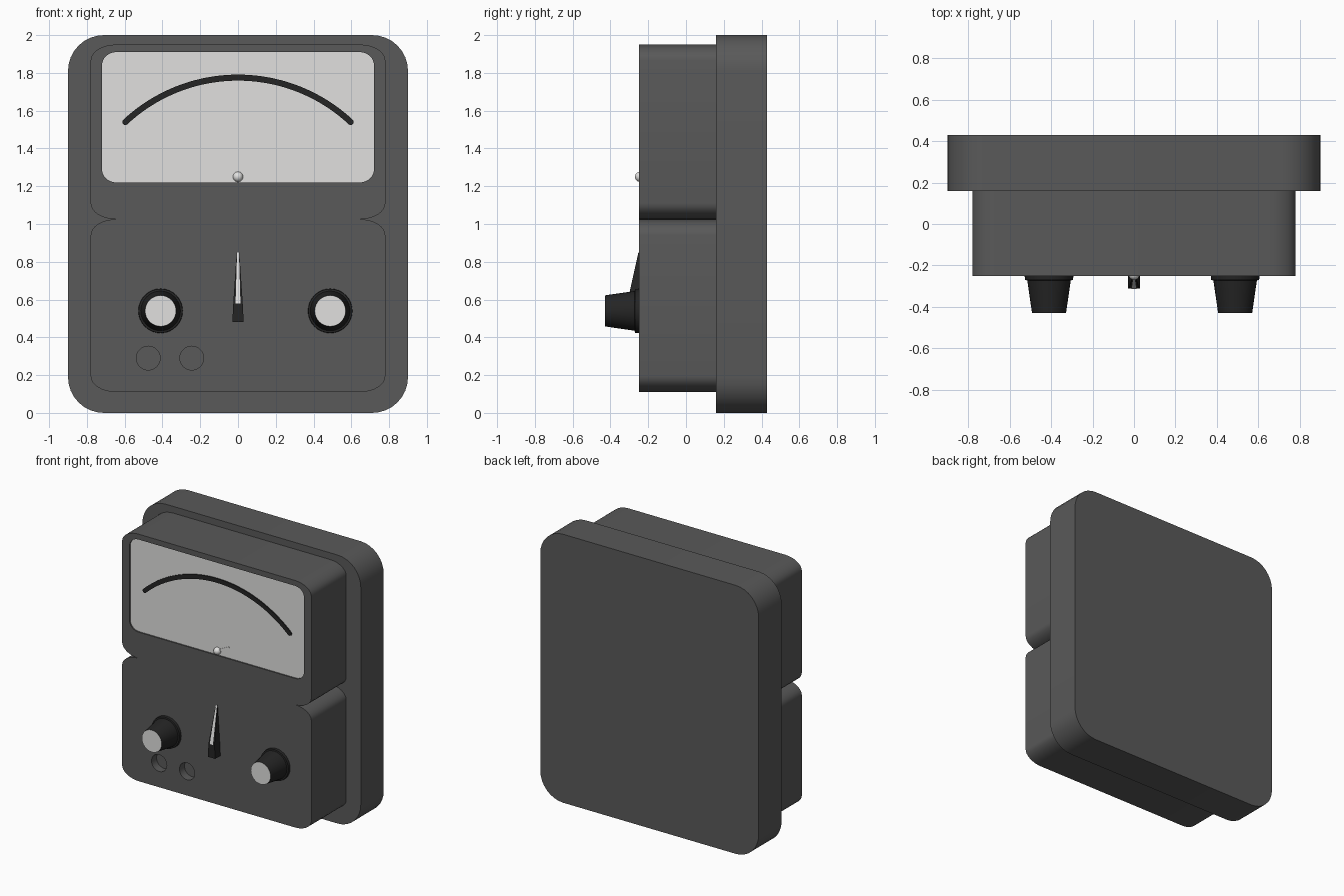
import bpy, bmesh, math
from mathutils import Vector

if "Cube" in bpy.data.objects:
    bpy.data.objects.remove(bpy.data.objects["Cube"])


def material(name, c):
    m = bpy.data.materials.new(name)
    m.diffuse_color = (*c, 1)
    m.use_nodes = True
    m.node_tree.nodes["Principled BSDF"].inputs["Base Color"].default_value = m.diffuse_color
    return m


GREY = material("case grey", (0.1, 0.1, 0.1))
BLACK = material("knob black", (0.018, 0.018, 0.018))
WHITE = material("dial white", (0.75, 0.745, 0.735))


def finish(bm, name, mats, smooth=True):
    bmesh.ops.recalc_face_normals(bm, faces=bm.faces)
    me = bpy.data.meshes.new(name)
    bm.to_mesh(me)
    bm.free()
    ob = bpy.data.objects.new(name, me)
    bpy.context.collection.objects.link(ob)
    for m in mats:
        me.materials.append(m)
    if smooth:
        activate(ob)
        bpy.ops.object.shade_smooth_by_angle(angle=math.radians(30))
    return ob


def activate(ob):
    bpy.ops.object.select_all(action='DESELECT')
    ob.select_set(True)
    bpy.context.view_layer.objects.active = ob


def prism(name, pts, y0, y1, mat, smooth=True):
    """Extrude an (x, z) outline from y0 to y1."""
    bm = bmesh.new()
    f = bm.faces.new([bm.verts.new((x, y0, z)) for x, z in pts])
    r = bmesh.ops.extrude_face_region(bm, geom=[f])
    bmesh.ops.translate(bm, vec=(0, y1 - y0, 0),
                        verts=[v for v in r["geom"] if isinstance(v, bmesh.types.BMVert)])
    return finish(bm, name, [mat], smooth)


def corner(cx, cz, rx, rz, a0, n=8):
    return [(cx + rx * math.cos(math.radians(a0 + 90 * i / n)),
             cz + rz * math.sin(math.radians(a0 + 90 * i / n))) for i in range(n + 1)]


def right_side(w, z0, z1, rx, rz):
    return corner(w - rx, z0 + rz, rx, rz, -90) + corner(w - rx, z1 - rz, rx, rz, 0)


def mirrored(pts):
    return pts + [(-x, z) for x, z in reversed(pts)]


def lathe(name, x, z, rings, mats, n=32):
    """Turned part along y; rings are (radius, y); the end cap uses the last material."""
    bm = bmesh.new()
    loops = [[bm.verts.new((x + r * math.cos(2 * math.pi * i / n), y,
                            z + r * math.sin(2 * math.pi * i / n))) for i in range(n)]
             for r, y in rings]
    for a, b in zip(loops, loops[1:]):
        for i in range(n):
            bm.faces.new((a[i], a[(i + 1) % n], b[(i + 1) % n], b[i]))
    bm.faces.new(loops[0])
    bm.faces.new(loops[-1]).material_index = len(mats) - 1
    return finish(bm, name, mats)


# back case
prism("back_case", mirrored(right_side(0.9, 0, 2, 0.19, 0.19)), 0.16, 0.43, GREY)

# front housing: two rounded blocks that meet in a waist notch
lower = right_side(0.78, 0.11, 1.025, 0.135, 0.085)
upper = right_side(0.78, 1.025, 1.95, 0.135, 0.085)
housing = prism("front_housing", mirrored(lower + upper[1:]), -0.25, 0.16, GREY, False)

# window recess and two sockets cut into the housing
window = mirrored(right_side(0.72, 1.22, 1.91, 0.075, 0.07))
cutters = [prism("window_cutter", window, -0.3, -0.232, GREY, False)]
for x in (-0.475, -0.245):
    cutters.append(lathe("socket_cutter", x, 0.29, [(0.063, -0.3), (0.063, -0.19)], [GREY]))
for c in cutters:
    c.hide_render = True
    mod = housing.modifiers.new("cut", 'BOOLEAN')
    mod.operation = 'DIFFERENCE'
    mod.solver = 'EXACT'
    mod.object = c
    activate(housing)
    bpy.ops.object.modifier_apply(modifier=mod.name)
    bpy.data.objects.remove(c)
activate(housing)
bpy.ops.object.shade_smooth_by_angle(angle=math.radians(30))

# dial plate
prism("dial_plate", window, -0.24, -0.232, WHITE, False)

# scale arc with round ends
R, cz, half, hw = 0.875, 0.9, math.radians(43), 0.016


def on_arc(r, a):
    return (r * math.sin(a), cz + r * math.cos(a))


n = 40
angles = [-half + 2 * half * i / n for i in range(n + 1)]
arc = [on_arc(R + hw, a) for a in angles]
for k in range(1, 6):
    t = math.pi * k / 6
    arc.append(on_arc(R + hw * math.cos(t), half + hw / R * math.sin(t)))
arc += [on_arc(R - hw, a) for a in reversed(angles)]
for k in range(1, 6):
    t = math.pi * k / 6
    arc.append(on_arc(R - hw * math.cos(t), -half - hw / R * math.sin(t)))
prism("scale_arc", arc, -0.248, -0.24, BLACK, False)

# meter needle and pivot
prism("meter_needle", [(-0.005, 1.258), (0.005, 1.242), (0.1, 1.298), (0.095, 1.306)],
      -0.245, -0.24, WHITE, False)
bm = bmesh.new()
bmesh.ops.create_uvsphere(bm, u_segments=20, v_segments=12, radius=0.027)
bmesh.ops.translate(bm, vec=(0, -0.243, 1.25), verts=bm.verts)
finish(bm, "needle_pivot", [WHITE])

# tapered knobs with white caps
for side, x in (("left", -0.41), ("right", 0.488)):
    lathe(side + "_knob", x, 0.54,
          [(0.118, -0.245), (0.116, -0.27), (0.105, -0.272), (0.082, -0.43)], [BLACK, WHITE])

# wedge selector pointer: (half width, y, z) along its front
bm = bmesh.new()
rows = [(0.03, -0.312, 0.48), (0.025, -0.312, 0.58), (0.007, -0.252, 0.85)]
front = [[bm.verts.new((s * w, y, z)) for s in (-1, 1)] for w, y, z in rows]
back = [[bm.verts.new((s * w, -0.245, z)) for s in (-1, 1)] for w, y, z in rows]
for a, b, c, d in zip(front, front[1:], back, back[1:]):
    bm.faces.new((a[0], a[1], b[1], b[0]))
    bm.faces.new((c[0], c[1], d[1], d[0]))
    for s in (0, 1):
        bm.faces.new((a[s], b[s], d[s], c[s]))
for k in (0, -1):
    bm.faces.new((front[k][0], front[k][1], back[k][1], back[k][0]))
finish(bm, "selector_pointer", [BLACK], False)

# white stripe laid on the slope of the pointer
bm = bmesh.new()
(w0, y0, z0), (w1, y1, z1) = rows[1], rows[2]
lift = Vector((0, -0.002, 0))
bm.faces.new([bm.verts.new(Vector(p) + lift) for p in (
    (-0.013, y0, z0), (0.013, y0, z0), (0.005, y1, z1), (-0.005, y1, z1))])
stripe = finish(bm, "pointer_stripe", [WHITE], False)
if stripe.data.polygons[0].normal.y > 0:
    stripe.data.flip_normals()
